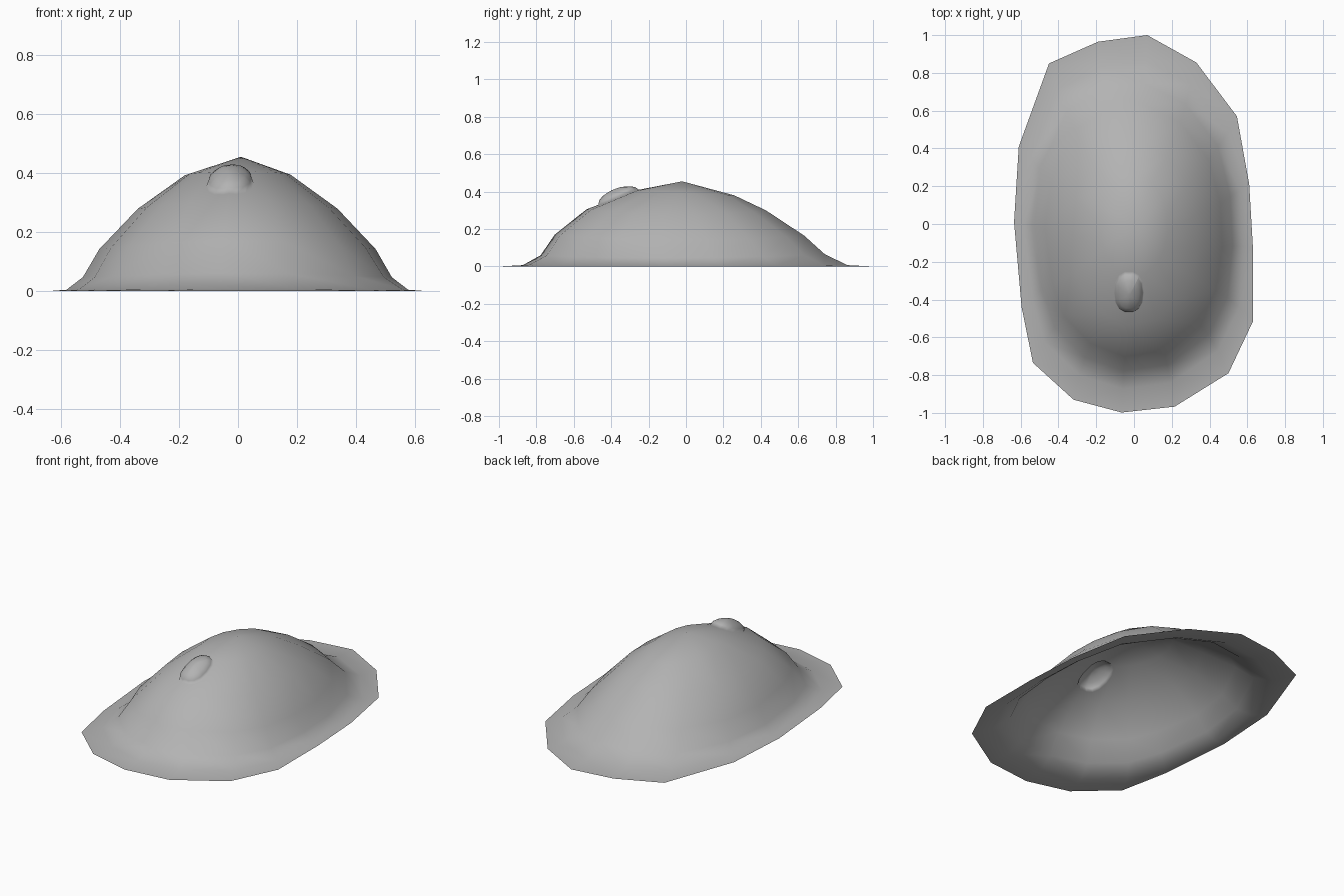
import bpy, bmesh, math
from mathutils import Vector
from mathutils.bvhtree import BVHTree
from mathutils.geometry import barycentric_transform

if "Cube" in bpy.data.objects:
    bpy.data.objects.remove(bpy.data.objects["Cube"])

# Irregular 16-sided rim outline, counted anticlockwise from the back
RIM = [(.07, 1), (-.19, .965), (-.45, .85), (-.61, .41), (-.635, .01), (-.595, -.44),
       (-.535, -.735), (-.32, -.93), (-.065, -.998), (.215, -.967), (.5, -.79),
       (.63, -.515), (.63, -.13), (.61, .21), (.545, .57), (.33, .855)]
# Rings of the mound: half width, front y, back y, front z, back z, side drop, roundness
RINGS = [(.58, -.875, .865, .007, .007, .003, .3),
         (.525, -.78, .745, .06, .065, .016, .5),
         (.47, -.705, .635, .17, .165, .026, .7),
         (.34, -.535, .43, .305, .30, .024, .9),
         (.18, -.28, .26, .405, .38, 0, 1)]

bm = bmesh.new()
loops = [[bm.verts.new((x, y, 0)) for x, y in RIM]]
for w, yf, yb, zf, zb, drop, k in RINGS:
    loop = []
    for x, y in RIM:
        u = Vector((x / .632, y))
        u = u.lerp(u.normalized(), k)
        t = (u.y + 1) / 2
        z = zf + (zb - zf) * t - drop * min(1, u.x ** 2)
        loop.append(bm.verts.new((u.x * w, yf + (yb - yf) * t, z)))
    loops.append(loop)
n = len(RIM)
for a, b in zip(loops, loops[1:]):
    for i in range(n):
        bm.faces.new((a[i], a[(i + 1) % n], b[(i + 1) % n], b[i]))
apex = bm.verts.new((.01, -.02, .455))
for i in range(n):
    bm.faces.new((loops[-1][i], loops[-1][(i + 1) % n], apex))
bm.normal_update()
bmesh.ops.triangulate(bm, faces=bm.faces[:])

# Remember the smooth shading of the clean shell
bm.faces.index_update()
tree = BVHTree.FromBMesh(bm)
clean = [([v.co.copy() for v in f.verts], [v.normal.copy() for v in f.verts]) for f in bm.faces]


def shell_normal(p):
    co, _, i, _ = tree.find_nearest(p)
    return barycentric_transform(co, *clean[i][0], *clean[i][1]).normalized()


# Cut the footprint of the small bump out of the shell
cx, cy, rx, ry, sides = -.027, -.36, .08, .11, 14
pts = []
for i in range(sides):
    a = math.tau * i / sides
    c, s = math.cos(a), math.sin(a)
    pts.append(Vector((cx + rx * math.copysign(abs(c) ** .85, c),
                       cy + ry * math.copysign(abs(s) ** .85, s), 0)))
inside = bm.faces[:]
for p, q in zip(pts, pts[1:] + pts[:1]):
    d = q - p
    normal = Vector((d.y, -d.x, 0)).normalized()
    geom = set(inside)
    for f in inside:
        geom.update(f.edges)
        geom.update(f.verts)
    res = bmesh.ops.bisect_plane(bm, geom=list(geom), plane_co=p, plane_no=normal, dist=1e-5)
    pool = set(inside) | {g for g in res['geom'] if isinstance(g, bmesh.types.BMFace)}
    inside = [f for f in pool if f.is_valid and (f.calc_center_median() - p).dot(normal) < 0]
count = {}
for f in inside:
    for e in f.edges:
        count[e] = count.get(e, 0) + 1
border = [e for e in count if count[e] == 1]
bmesh.ops.delete(bm, geom=inside, context='FACES')
bmesh.ops.triangulate(bm, faces=bm.faces[:])

# Raise a rounded bump from the hole
base = Vector((cx, cy, .375))
up = Vector((0, -.42, .91)).normalized()
prev_r, prev_h = 1, 0
bump = set()
for a in (25, 48, 68, 82):
    r, h = math.cos(math.radians(a)), .045 * math.sin(math.radians(a))
    ext = bmesh.ops.extrude_edge_only(bm, edges=border)['geom']
    for v in [g for g in ext if isinstance(g, bmesh.types.BMVert)]:
        core = base + up * prev_h
        v.co = core + (v.co - core) * (r / prev_r) + up * (h - prev_h)
        bump.add(v)
    border = [g for g in ext if isinstance(g, bmesh.types.BMEdge) and len(g.link_faces) == 1]
    prev_r, prev_h = r, h
bmesh.ops.contextual_create(bm, geom=border)
bmesh.ops.recalc_face_normals(bm, faces=bm.faces[:])
if sum(f.normal.z * f.calc_area() for f in bm.faces) < 0:
    bmesh.ops.reverse_faces(bm, faces=bm.faces[:])
for f in bm.faces:
    f.smooth = True
bm.normal_update()
normals = []
for v in bm.verts:
    if v in bump:
        normals.append(v.normal.copy())
    else:
        m = shell_normal(v.co)
        normals.append(m if m.z > 0 else -m)

mesh = bpy.data.meshes.new("mound_shell")
bm.to_mesh(mesh)
bm.free()
mesh.normals_split_custom_set_from_vertices(normals)
mat = bpy.data.materials.new("mid_grey")
mat.diffuse_color = (.45, .45, .45, 1)
mat.use_nodes = True
mat.node_tree.nodes["Principled BSDF"].inputs["Base Color"].default_value = mat.diffuse_color
mesh.materials.append(mat)
obj = bpy.data.objects.new("mound_shell", mesh)
bpy.context.collection.objects.link(obj)
